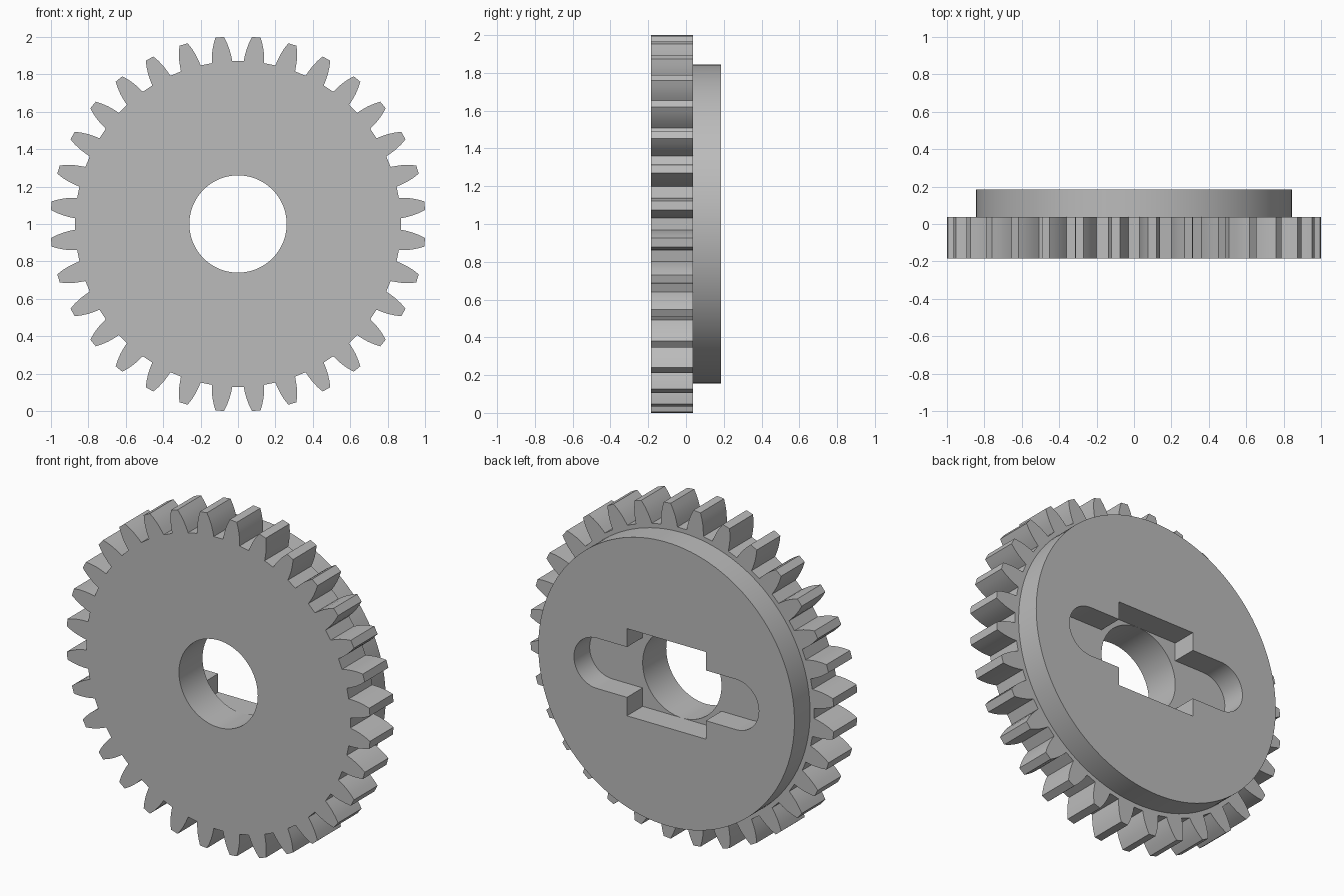
import bpy, bmesh
from math import sin, cos, pi, radians
from mathutils import Vector

if "Cube" in bpy.data.objects:
    bpy.data.objects.remove(bpy.data.objects["Cube"])

CENTRE_Z = 1.0
FRONT, STEP, BACK = -0.185, 0.037, 0.185

grey = bpy.data.materials.new("grey")
grey.use_nodes = True
grey.diffuse_color = (0.5, 0.5, 0.5, 1)
grey.node_tree.nodes["Principled BSDF"].inputs["Base Color"].default_value = (0.5, 0.5, 0.5, 1)


def arc(radius, start, end, steps, cx=0.0):
    """Points on an arc in the x-z plane, angles in degrees."""
    angles = [radians(start + (end - start) * i / steps) for i in range(steps + 1)]
    return [(cx + radius * cos(a), radius * sin(a)) for a in angles]


def circle(radius, steps=96):
    return arc(radius, 0, 360, steps)[:-1]


def gear_outline(teeth):
    """Curved flanks mirrored about each tooth's centre line."""
    flank = [(0.871, 0.055), (0.90, 0.052), (0.935, 0.046), (0.97, 0.036), (1.003, 0.023)]
    tooth = [(r, -w) for r, w in flank] + [(r, w) for r, w in reversed(flank)]
    points = []
    for i in range(teeth):
        a = (i + 0.5) * 2 * pi / teeth
        for r, w in tooth:
            t = a + w / r
            points.append((r * cos(t), r * sin(t)))
    return points


def slot_outline(half_square, half_length, radius):
    """Long round-ended slot joined with a central square."""
    s, c = half_square, half_length - radius
    right = [(s, -s), (s, -radius)] + arc(radius, -90, 90, 24, c) + [(s, radius), (s, s)]
    return right + [(-x, -z) for x, z in right]


def plate(name, loops, y0, y1):
    """Fill an outline with holes and extrude it from y0 to y1."""
    bm = bmesh.new()
    edges = []
    for loop in loops:
        verts = [bm.verts.new((x, y0, CENTRE_Z + z)) for x, z in loop]
        edges += [bm.edges.new((v, verts[i - 1])) for i, v in enumerate(verts)]
    bmesh.ops.triangle_fill(bm, edges=edges, use_beauty=True, normal=Vector((0, -1, 0)))
    extruded = bmesh.ops.extrude_face_region(bm, geom=bm.faces[:], use_keep_orig=True)
    moved = [g for g in extruded["geom"] if isinstance(g, bmesh.types.BMVert)]
    bmesh.ops.translate(bm, verts=moved, vec=(0, y1 - y0, 0))
    bmesh.ops.recalc_face_normals(bm, faces=bm.faces[:])
    mesh = bpy.data.meshes.new(name)
    bm.to_mesh(mesh)
    bm.free()
    mesh.materials.append(grey)
    obj = bpy.data.objects.new(name, mesh)
    bpy.context.collection.objects.link(obj)
    return obj


# Toothed wheel with round bore, and rear disc with keyed slot
parts = [
    plate("toothed_wheel", [gear_outline(32), circle(0.26)], FRONT, STEP),
    plate("rear_disc", [circle(0.845, 128), slot_outline(0.26, 0.61, 0.15)], STEP, BACK),
]

# Smooth curved walls, keep edges crisp
bpy.ops.object.select_all(action='DESELECT')
for obj in parts:
    obj.select_set(True)
bpy.context.view_layer.objects.active = parts[0]
bpy.ops.object.shade_smooth_by_angle(angle=radians(25))
